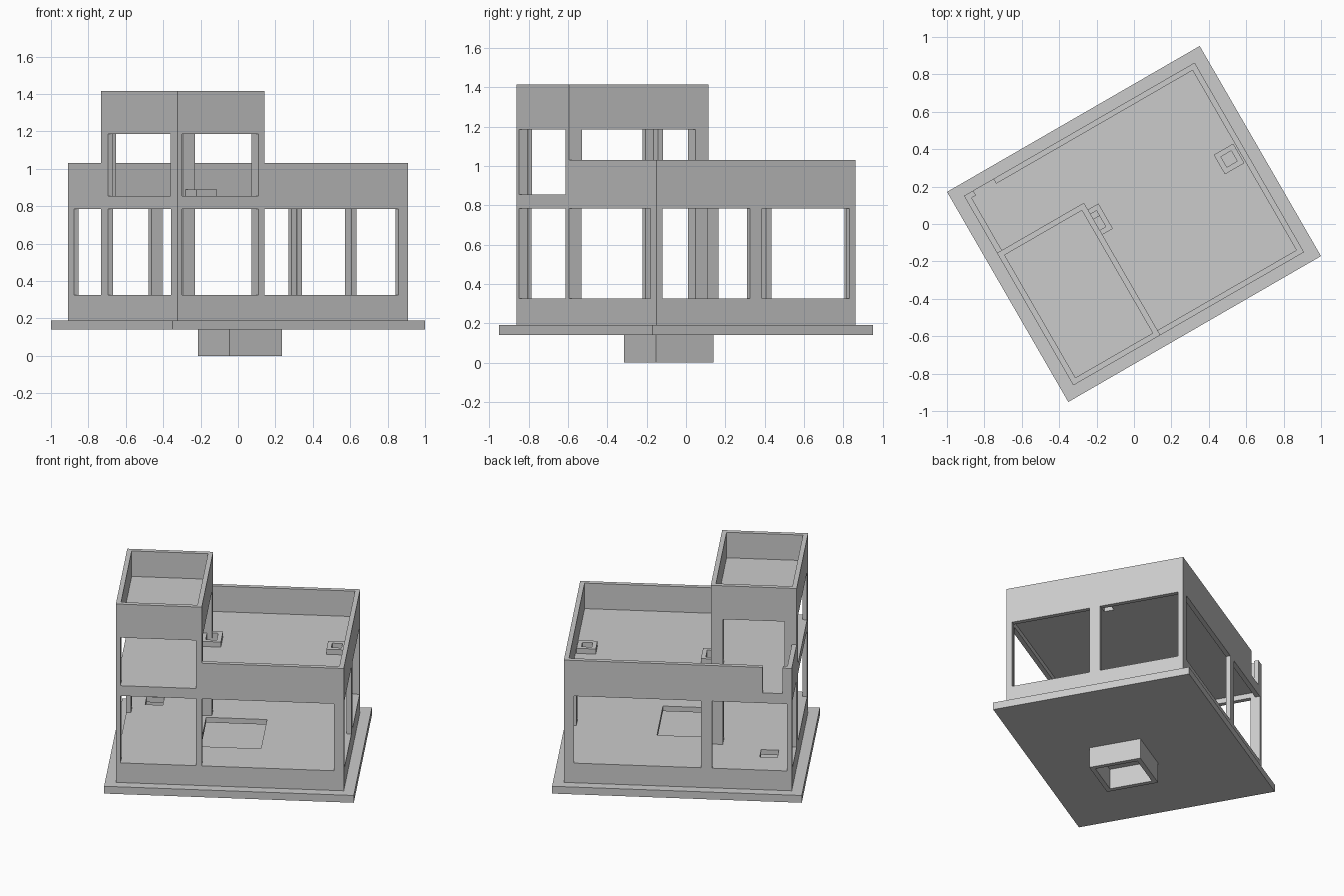
import bpy, bmesh
from math import radians
from mathutils import Matrix

if "Cube" in bpy.data.objects:
    bpy.data.objects.remove(bpy.data.objects["Cube"])

TURN = Matrix.Rotation(radians(30), 4, 'Z')   # the house sits turned on the grid
T = 0.03                                      # wall thickness
U, V = 0.712, 0.585                           # half size of the outer walls
PU, PV = -0.175, 0.232                        # inner corner of the upper room


def box(name, u0, u1, v0, v1, z0, z1):
    bm = bmesh.new()
    bmesh.ops.create_cube(bm, size=1)
    for v in bm.verts:
        v.co.x = u1 if v.co.x > 0 else u0
        v.co.y = v1 if v.co.y > 0 else v0
        v.co.z = z1 if v.co.z > 0 else z0
    me = bpy.data.meshes.new(name)
    bm.to_mesh(me)
    bm.free()
    me.transform(TURN)
    ob = bpy.data.objects.new(name, me)
    bpy.context.collection.objects.link(ob)
    return ob


def cut(ob, *holes):
    cutters = []
    for h in holes:
        c = box("cutter", *h)
        c.hide_render = True
        m = ob.modifiers.new("cut", 'BOOLEAN')
        m.operation, m.solver, m.object = 'DIFFERENCE', 'EXACT', c
        cutters.append(c)
    bpy.context.view_layer.update()
    dg = bpy.context.evaluated_depsgraph_get()
    me = bpy.data.meshes.new_from_object(ob.evaluated_get(dg))
    ob.modifiers.clear()
    ob.data = me
    for c in cutters:
        bpy.data.objects.remove(c)
    return ob


def front(a, b, z0, z1, v=-V): return (a, b, v - .02, v + T + .02, z0, z1)
def side(a, b, z0, z1, u=-U): return (u - .02, u + T + .02, a, b, z0, z1)


# base slab and hollow sump below it
box("base_slab", -.78, .78, -.6485, .6485, .14, .19)
cut(box("sump", -.197, .127, -.25, .088, 0, .14), (-.167, .097, -.22, .058, -.1, .139))

# ground floor walls with parapet
W = (.325, .785)
cut(box("main_walls", -U, U, -V, V, .19, 1.03),
    (-U + T, U - T, -V + T, V - T, 0, 2),
    (-1, PU, -1, PV, .855, 2),
    front(-.684, -.212, *W), front(PU, .652, *W),
    front(-.682, -.215, *W, v=V - T), front(-.145, .65, *W, v=V - T),
    front(-.655, -.53, .855, 1.2, v=V - T),
    side(-.515, .157, *W), side(PV, .523, *W),
    side(-.548, -.035, *W, u=U - T), side(.035, .55, *W, u=U - T))

# upper room walls with parapet
X = (.80, 1.185)
cut(box("upper_walls", -U, PU, -V, PV, .855, 1.415),
    (-U + T, PU - T, -V + T, PV - T, 0, 2),
    front(-.684, -.212, *X), front(-.637, -.25, *X, v=PV - T),
    side(-.51, .157, *X), side(-.51, .157, *X, u=PU - T))

# floors and roofs
A = (.554, .674, -.013, .107)      # roof hatch by the right wall
B = (-.235, -.11, .035, .19)       # roof hatch by the upper room
def inset(r, z0, z1, t=.028): return (r[0] + t, r[1] - t, r[2] + t, r[3] - t, z0, z1)

inner = (-U + T, U - T, -V + T, V - T)
cut(box("ground_floor", *inner, .29, .325),
    (-.21, .17, -.30, .13, .2, .4), (-.605, -.495, .285, .395, .2, .4))
cut(box("main_roof", *inner, .82, .855), inset(A, .7, .9), inset(B, .7, .9))
box("upper_roof", -U + T, PU - T, -V + T, PV - T, 1.205, 1.24)

# raised hatch curbs
for name, r in (("right_hatch_curb", A), ("upper_room_hatch_curb", B)):
    cut(box(name, *r, .855, .89), inset(r, .8, 1))

# columns under the upper room, running through both storeys
for z0, z1, tag in ((.325, .82, "lower"), (.855, 1.205, "upper")):
    box(tag + "_inner_column", PU - .075, PU - .001, PV - .075, PV - .001, z0, z1)
    box(tag + "_front_column", -.212, PU - .001, -V + .001, -V + .072, z0, z1)
